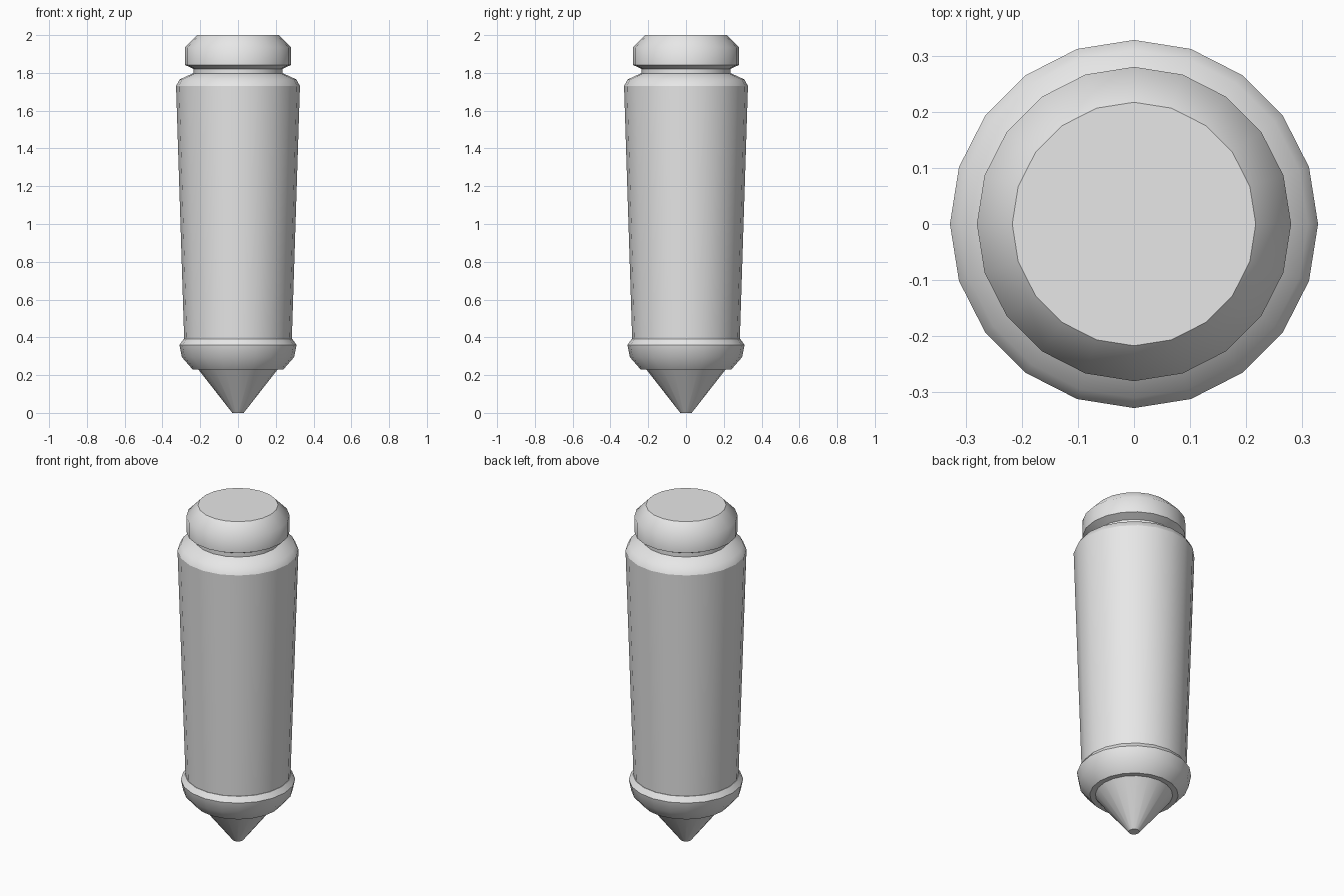
import bpy
import bmesh
from math import cos, sin, tau

SIDES = 20

cube = bpy.data.objects.get("Cube")
if cube:
    bpy.data.objects.remove(cube, do_unlink=True)

# One plain grey for the whole piece
grey = bpy.data.materials.new("light grey")
grey.use_nodes = True
colour = (0.8, 0.8, 0.8, 1)
grey.diffuse_color = colour
bsdf = next(n for n in grey.node_tree.nodes if n.type == 'BSDF_PRINCIPLED')
bsdf.inputs["Base Color"].default_value = colour


def lathe(name, profile, sharp=()):
    """Turn (radius, height) points, bottom to top, into a closed solid.
    The end rings and those listed in sharp keep a hard edge."""
    bm = bmesh.new()
    rings = [[bm.verts.new((r * cos(tau * i / SIDES), r * sin(tau * i / SIDES), z))
              for i in range(SIDES)] for r, z in profile]
    for low, high in zip(rings, rings[1:]):
        for i in range(SIDES):
            j = (i + 1) % SIDES
            bm.faces.new((low[i], low[j], high[j], high[i])).smooth = True
    bm.faces.new(rings[0][::-1])
    bm.faces.new(rings[-1])
    hard = {0, len(rings) - 1, *sharp}
    for k in hard:
        for i in range(SIDES):
            bm.edges.get((rings[k][i], rings[k][i - 1])).smooth = False
    mesh = bpy.data.meshes.new(name)
    bm.to_mesh(mesh)
    bm.free()
    mesh.materials.append(grey)
    obj = bpy.data.objects.new(name, mesh)
    bpy.context.collection.objects.link(obj)
    return obj


# Pointed end with a small flat tip
lathe("tip", [(0.03, 0), (0.21, 0.23)])

# Rounded collar above the point
lathe("collar", [(0.24, 0.23), (0.297, 0.295), (0.31, 0.36), (0.288, 0.39)], sharp=[2])

# Tapered barrel with a rounded shoulder
lathe("barrel", [(0.285, 0.39), (0.328, 1.73), (0.31, 1.765), (0.24, 1.797)], sharp=[1])

# Narrow neck and the chamfered cap
lathe("neck", [(0.235, 1.797), (0.235, 1.82)])
lathe("cap", [(0.235, 1.82), (0.28, 1.842), (0.28, 1.935), (0.217, 2)], sharp=[1])
